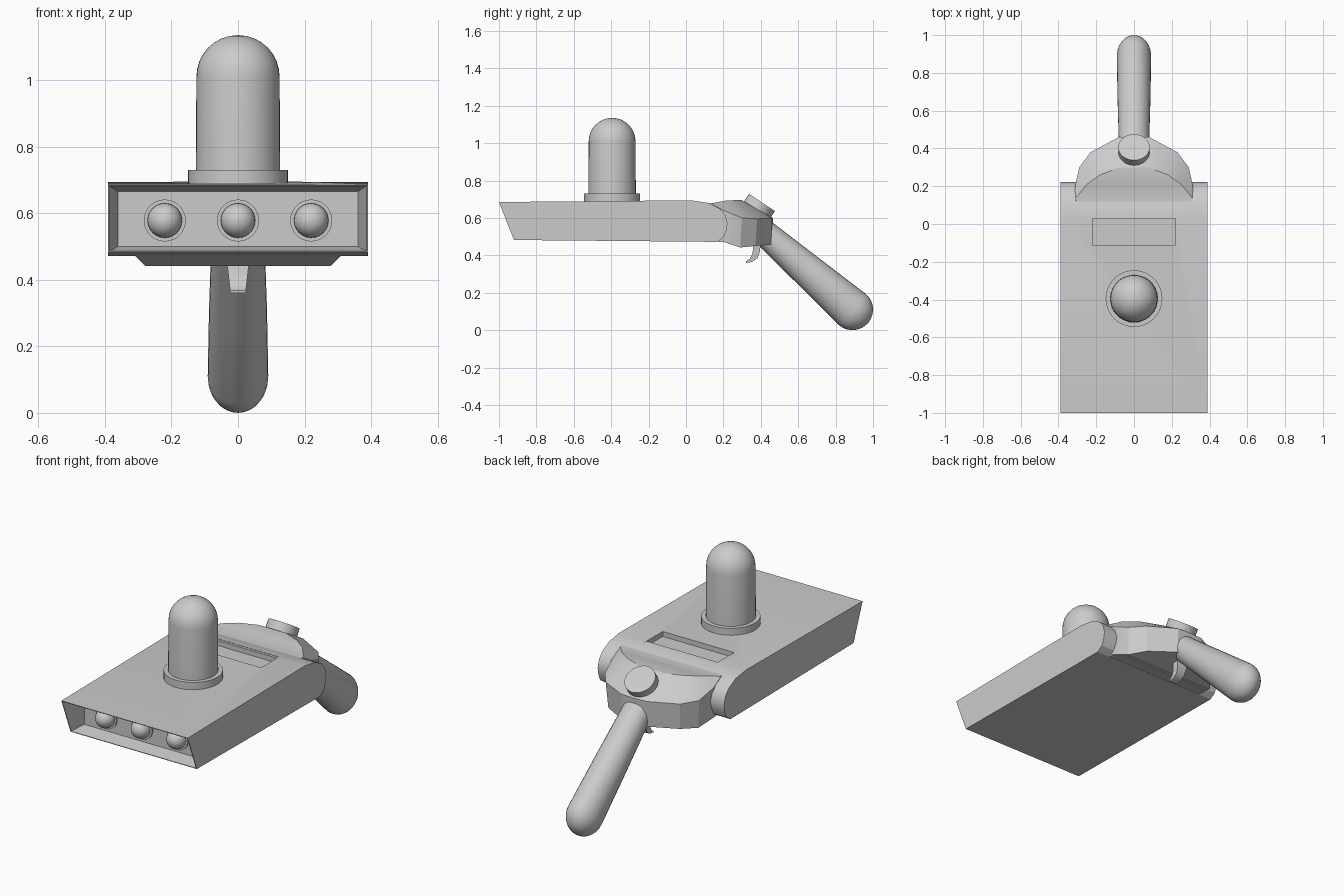
import bpy, bmesh, math
from mathutils import Matrix, Vector

if "Cube" in bpy.data.objects:
    bpy.data.objects.remove(bpy.data.objects["Cube"])


def finish(name, bm, smooth=None):
    bmesh.ops.remove_doubles(bm, verts=bm.verts, dist=1e-5)
    bmesh.ops.recalc_face_normals(bm, faces=bm.faces)
    me = bpy.data.meshes.new(name)
    bm.to_mesh(me)
    bm.free()
    ob = bpy.data.objects.new(name, me)
    bpy.context.collection.objects.link(ob)
    bpy.ops.object.select_all(action='DESELECT')
    ob.select_set(True)
    bpy.context.view_layer.objects.active = ob
    if smooth:
        bpy.ops.object.shade_smooth_by_angle(angle=math.radians(smooth))
    return ob


def bridge(bm, a, b):
    n = len(a)
    for i in range(n):
        bm.faces.new((a[i], a[(i + 1) % n], b[(i + 1) % n], b[i]))


def turned(name, rings, origin, axis, n=32):
    """Stack elliptical rings (rx, ry, height) along an axis in the YZ plane."""
    rot = Matrix.Rotation(math.atan2(-axis[1], axis[2]), 4, 'X')
    m = Matrix.Translation(origin) @ rot
    bm = bmesh.new()
    loops = [[bm.verts.new(m @ Vector((rx * math.cos(k * math.tau / n),
                                      ry * math.sin(k * math.tau / n), h)))
              for k in range(n)] for rx, ry, h in rings]
    for a, b in zip(loops, loops[1:]):
        bridge(bm, a, b)
    bm.faces.new(loops[0])
    bm.faces.new(loops[-1])
    return finish(name, bm, 35)


def dome(rx, ry, h, height, steps=8):
    return [(rx * math.cos(t), ry * math.cos(t), h + height * math.sin(t))
            for t in (i * 1.54 / steps for i in range(steps + 1))]


def slab(name, profile, widths):
    """Extrude a (y, z) profile across x with a half width per point."""
    bm = bmesh.new()
    a, b = ([bm.verts.new((s * w, y, z)) for (y, z), w in zip(profile, widths)]
            for s in (-1, 1))
    bridge(bm, a, b)
    bm.faces.new(a)
    bm.faces.new(b)
    return bm


# main case, with rounded rear end
prof = [(-0.92, 0.482), (-1, 0.685), (0.03, 0.694), (0.12, 0.68), (0.18, 0.65),
        (0.21, 0.615), (0.222, 0.57), (0.215, 0.53), (0.2, 0.495), (0.165, 0.472)]
bm = slab("case", prof, [0.39] * len(prof))
bmesh.ops.recalc_face_normals(bm, faces=bm.faces)
# tapered recess in the slanted front
front = min(bm.faces, key=lambda f: f.calc_center_median().y)
bmesh.ops.inset_region(bm, faces=[front], thickness=0.006)
bmesh.ops.inset_region(bm, faces=[front], thickness=0.02)
for v in front.verts:
    v.co = (math.copysign(0.36, v.co.x), -0.84, 0.665 if v.co.z > 0.58 else 0.50)
case = finish("case", bm, 30)

# display pocket in the top
bm = bmesh.new()
bmesh.ops.create_cube(bm, size=1, matrix=Matrix.Translation((0, -0.03, 0.715))
                      @ Matrix.Diagonal((0.44, 0.16, 0.1, 1)))
cutter = finish("display_cutter", bm)
cutter.hide_render = True
bpy.context.view_layer.objects.active = case
mod = case.modifiers.new("pocket", 'BOOLEAN')
mod.operation = 'DIFFERENCE'
mod.object = cutter
bpy.ops.object.modifier_apply(modifier=mod.name)
bpy.data.objects.remove(cutter)

# faceted rear neck: top, shoulder and underside outlines, mirrored in x
rows = [
    [(0.27, 0.03, 0.692), (0.31, 0.135, 0.678), (0.25, 0.21, 0.692),
     (0.18, 0.26, 0.695), (0.08, 0.298, 0.695), (0, 0.298, 0.695)],
    [(0.30, 0.03, 0.66), (0.312, 0.2, 0.64), (0.29, 0.30, 0.60),
     (0.23, 0.38, 0.595), (0.08, 0.46, 0.60), (0, 0.465, 0.60)],
    [(0.30, 0.10, 0.474), (0.31, 0.2, 0.472), (0.28, 0.29, 0.442),
     (0.22, 0.37, 0.45), (0.08, 0.455, 0.458), (0, 0.46, 0.458)],
]
bm = bmesh.new()
loops = []
for r in rows:
    full = r + [(-x, y, z) for x, y, z in reversed(r[:-1])]
    loops.append([bm.verts.new(p) for p in full])
bridge(bm, loops[0], loops[1])
bridge(bm, loops[1], loops[2])
# caps in cross strips so they follow the bent outlines
for lp in (loops[0], loops[2]):
    n = len(lp)
    for i in range(4):
        bm.faces.new((lp[i], lp[i + 1], lp[n - 2 - i], lp[n - 1 - i]))
    bm.faces.new((lp[4], lp[5], lp[6]))
finish("rear_neck", bm, 20)

# glass dome and its collar
turned("dome_collar", [(0.15, 0.15, 0.67), (0.15, 0.15, 0.73)], (0, -0.395, 0), (0, 0, 1), 40)
turned("dome", [(0.127, 0.127, 0.70)] + dome(0.125, 0.125, 1.01, 0.125),
       (0, -0.395, 0), (0, 0, 1), 40)

# three front bulbs in sockets
for i in (-1, 0, 1):
    at = (i * 0.22, -0.84, 0.578)
    turned(f"bulb_socket_{i + 2}", [(0.063, 0.063, -0.01), (0.063, 0.063, 0.008)], at, (0, -1, 0))
    turned(f"bulb_{i + 2}", [(0.052, 0.052, 0)] + dome(0.052, 0.052, 0.015, 0.052), at, (0, -1, 0), 24)

# hand grip, swelling towards a rounded end
start, end = Vector((0, 0.42, 0.52)), Vector((0, 0.89, 0.11))
L = (end - start).length
turned("grip", [(0.08, 0.07, 0), (0.087, 0.09, L * 0.5)] + dome(0.091, 0.11, L, 0.11),
       start, end - start)

# dial on the sloping neck
turned("dial", [(0.083, 0.083, -0.02), (0.083, 0.083, 0.075)], (0, 0.365, 0.62), (0, 0.55, 0.83))

# hooked trigger
hook = [(0.40, 0.47), (0.395, 0.42), (0.382, 0.385), (0.355, 0.365), (0.32, 0.36),
        (0.32, 0.367), (0.342, 0.382), (0.356, 0.41), (0.36, 0.47)]
finish("trigger", slab("trigger", hook, [0.023 + (z - 0.36) * 0.11 for y, z in hook]), 40)
